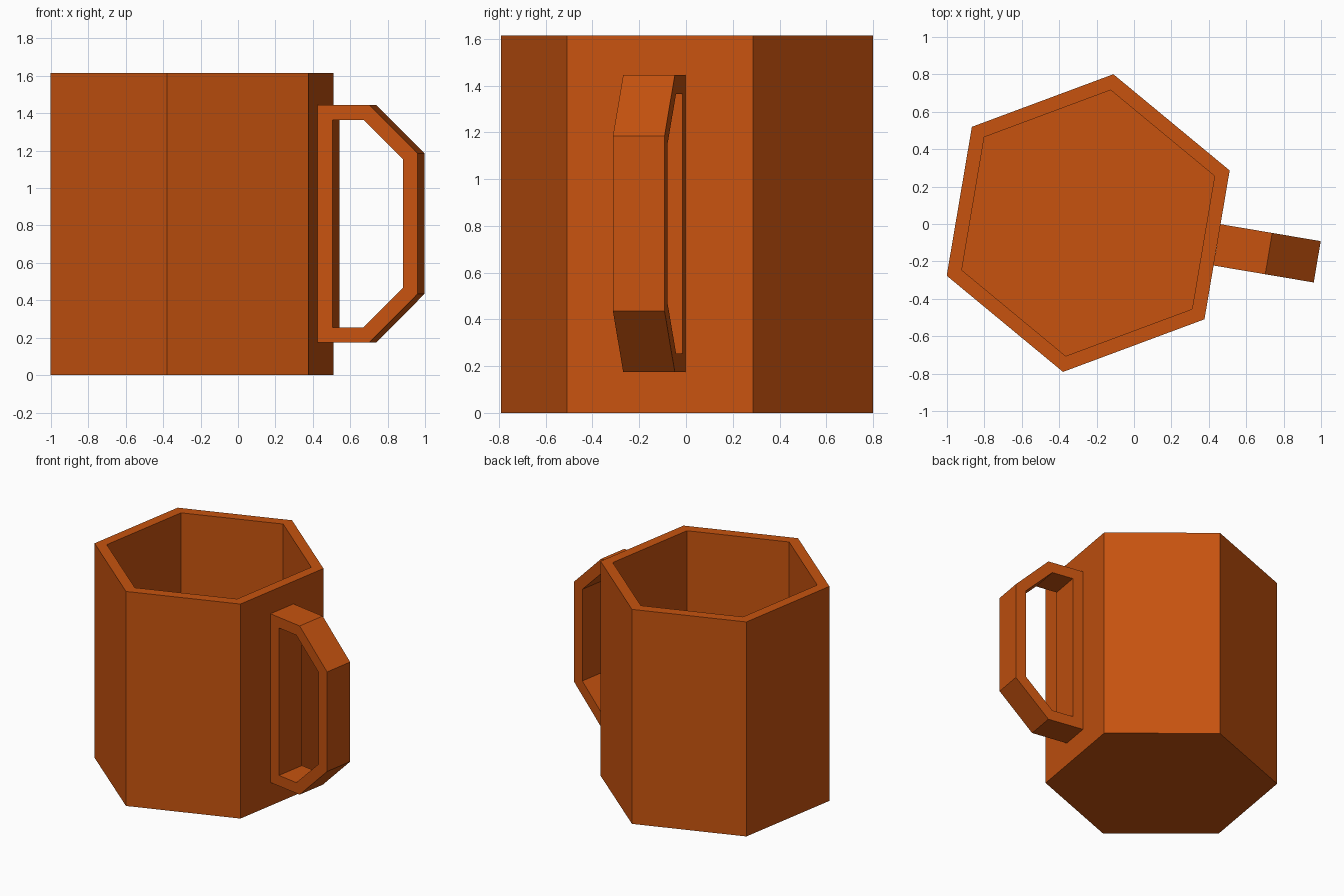
import bpy
import bmesh
from math import cos, sin, radians, pi
from mathutils import Matrix

default = bpy.data.objects.get("Cube")
if default:
    bpy.data.objects.remove(default, do_unlink=True)

CENTRE = Matrix.Translation((-0.245, 0.005, 0))
TURN = radians(20.4)          # first corner of the six-sided body
HANDLE_TURN = TURN - pi / 6   # handle sits in the middle of one wall

orange = bpy.data.materials.new("burnt_orange")
orange.use_nodes = True
colour = (0.57, 0.086, 0.0048, 1)
orange.diffuse_color = colour
orange.node_tree.nodes["Principled BSDF"].inputs["Base Color"].default_value = colour


def loft(name, loops, matrix, closed=False):
    """Bridge matching loops of points; cap both ends unless closed."""
    bm = bmesh.new()
    rings = [[bm.verts.new(p) for p in loop] for loop in loops]
    pairs = list(zip(rings, rings[1:]))
    if closed:
        pairs.append((rings[-1], rings[0]))
    else:
        bm.faces.new(rings[0])
        bm.faces.new(rings[-1])
    for a, b in pairs:
        for i in range(len(a)):
            j = (i + 1) % len(a)
            bm.faces.new((a[i], a[j], b[j], b[i]))
    bmesh.ops.recalc_face_normals(bm, faces=bm.faces)
    mesh = bpy.data.meshes.new(name)
    bm.to_mesh(mesh)
    bm.free()
    mesh.materials.append(orange)
    obj = bpy.data.objects.new(name, mesh)
    obj.matrix_world = matrix
    bpy.context.collection.objects.link(obj)
    return obj


def hexagon(radius, z):
    return [(radius * cos(k * pi / 3), radius * sin(k * pi / 3), z) for k in range(6)]


# Hollow six-sided body: outer wall, rim, inner wall and floor
OUTER, INNER, HEIGHT, FLOOR = 0.807, 0.721, 1.615, 0.08
loft("mug_body",
     [hexagon(OUTER, 0), hexagon(OUTER, HEIGHT), hexagon(INNER, HEIGHT), hexagon(INNER, FLOOR)],
     CENTRE @ Matrix.Rotation(TURN, 4, "Z"))


# Handle: a flat frame with two bevelled outer corners
def handle_outline(near, bend, far, rise, straight, y):
    mid = 0.81
    half = [(near, rise), (bend, rise), (far, straight)]
    upper = [(x, y, mid + h) for x, h in half]
    lower = [(x, y, mid - h) for x, h in reversed(half)]
    return upper + lower


HALF_WIDTH = 0.112
outer = (0.699, 0.979, 1.242, 0.635, 0.375)
hole = (0.781, 0.947, 1.161, 0.555, 0.345)
loft("handle",
     [handle_outline(*outer, -HALF_WIDTH), handle_outline(*outer, HALF_WIDTH),
      handle_outline(*hole, HALF_WIDTH), handle_outline(*hole, -HALF_WIDTH)],
     CENTRE @ Matrix.Rotation(HANDLE_TURN, 4, "Z"), closed=True)
